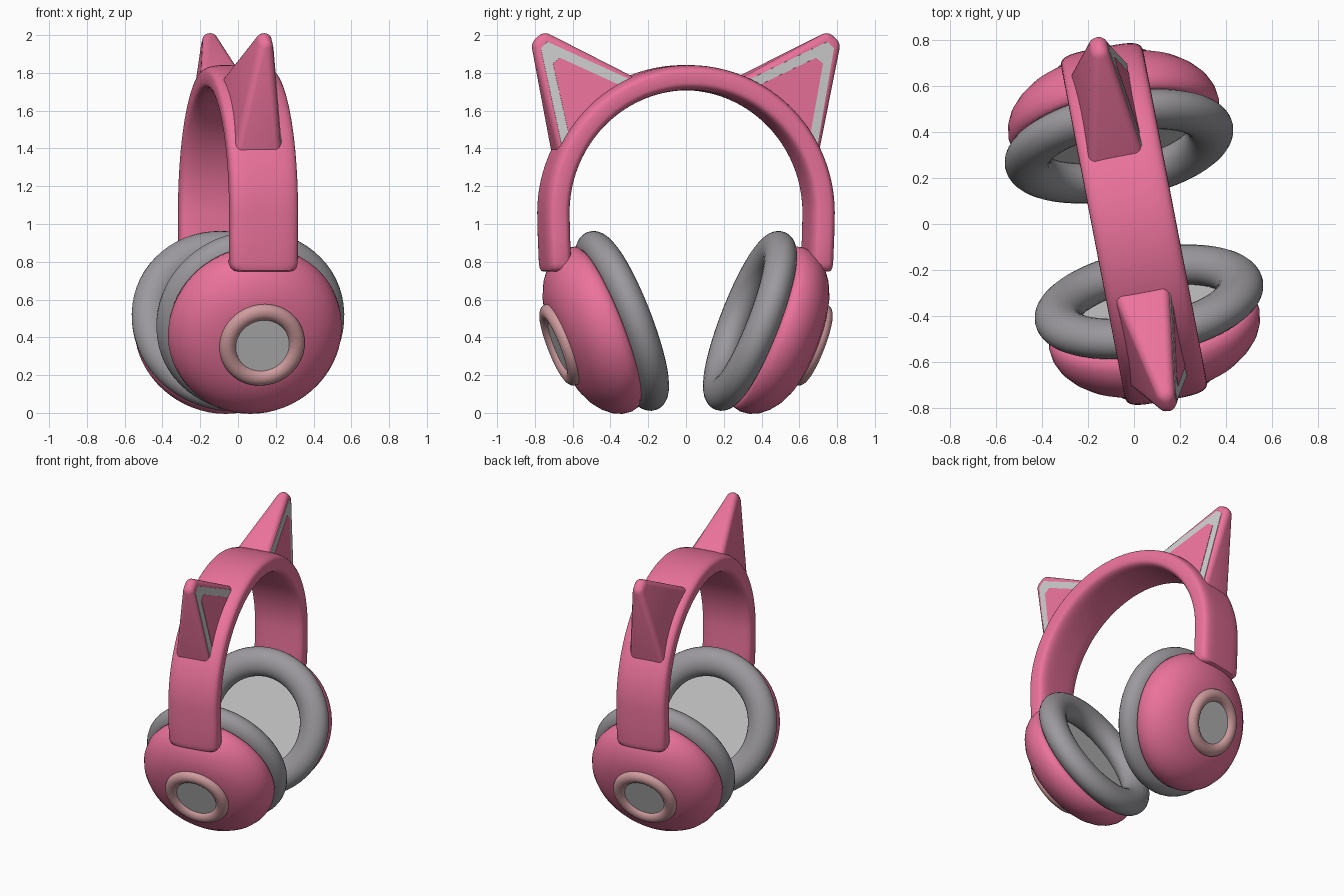
import bpy, bmesh
from math import sin, cos, pi, radians, copysign
from mathutils import Matrix

if "Cube" in bpy.data.objects:
    bpy.data.objects.remove(bpy.data.objects["Cube"])

YAW = Matrix.Rotation(radians(10.9), 4, 'Z')   # whole model is turned about z
TILT = radians(21)                              # ear cups lean outward at the top


def material(name, rgb):
    m = bpy.data.materials.new(name)
    m.diffuse_color = (*rgb, 1)
    m.use_nodes = True
    m.node_tree.nodes["Principled BSDF"].inputs["Base Color"].default_value = m.diffuse_color
    return m


PINK = material("pink", (0.83, 0.17, 0.33))
BLUSH = material("blush", (0.62, 0.33, 0.34))
CUSHION = material("cushion_grey", (0.33, 0.32, 0.34))


def finish(name, bm, matrix, mat=None, angle=40):
    bmesh.ops.recalc_face_normals(bm, faces=bm.faces[:])
    me = bpy.data.meshes.new(name)
    bm.to_mesh(me)
    bm.free()
    me.shade_smooth()
    me.set_sharp_from_angle(angle=radians(angle))
    if mat:
        me.materials.append(mat)
    ob = bpy.data.objects.new(name, me)
    bpy.context.collection.objects.link(ob)
    ob.matrix_world = matrix
    return ob


def skin(rings, close=False):
    """Bridge equal-length loops of points; cap the ends or join them up."""
    bm = bmesh.new()
    loops = [[bm.verts.new(p) for p in ring] for ring in rings]
    n = len(loops[0])
    pairs = list(zip(loops, loops[1:]))
    if close:
        pairs.append((loops[-1], loops[0]))
    else:
        bm.faces.new(loops[0])
        bm.faces.new(loops[-1])
    for a, b in pairs:
        for i in range(n):
            j = (i + 1) % n
            bm.faces.new((a[i], a[j], b[j], b[i]))
    return bm


def lathe(profile, n=64, close=False):
    return skin([[(r * cos(2 * pi * i / n), r * sin(2 * pi * i / n), d) for i in range(n)]
                 for r, d in profile], close)


def ring_profile(R, r, h, d, n=24):
    return [(R + r * cos(2 * pi * i / n), d + h * sin(2 * pi * i / n)) for i in range(n)]


# headband: rounded strap section swept along an arch with straight legs
R, CZ, HALF_W, HALF_T = 0.715, 1.06, 0.182, 0.067
section = []
for i in range(40):
    c, s = cos(2 * pi * i / 40), sin(2 * pi * i / 40)
    section.append((HALF_W * copysign(abs(c) ** 0.5, c), HALF_T * copysign(abs(s) ** 0.5, s)))
leg = [(0.705, 0.748, 0.75), (0.705, 0.753, 0.88), (0.705, 0.768, 0.96), (0.706, 0.79, 1), (0.712, 0.93, 1)]
path = [(v, z, 0, k) for v, z, k in leg]
path += [(R * cos(pi * i / 48), CZ + R * sin(pi * i / 48), pi * i / 48, 1) for i in range(49)]
path += [(-v, z, pi, k) for v, z, k in reversed(leg)]
band = [[(u * k, v + t * k * cos(a), z + t * k * sin(a)) for u, t in section] for v, z, a, k in path]
finish("headband", skin(band), YAW, PINK)

# ear cups: everything is turned around one tilted axis per side
shell = [(0.3, 0.08), (0.44, 0.08), (0.458, 0.095), (0.466, 0.13), (0.46, 0.175), (0.44, 0.22),
         (0.405, 0.262), (0.36, 0.298), (0.3, 0.328), (0.23, 0.348), (0.12, 0.355)]
for side, tag in ((-1, "front"), (1, "back")):
    cup = (YAW @ Matrix.Translation((0, side * 0.345, 0.487))
           @ Matrix.Rotation(-side * (pi / 2 + TILT), 4, 'X'))
    finish(tag + "_cup_shell", lathe(shell), cup, PINK)
    finish(tag + "_ear_cushion", lathe(ring_profile(0.405, 0.1, 0.085, 0), close=True), cup, CUSHION)
    finish(tag + "_speaker_cover", lathe([(0.37, 0.068), (0.37, 0.079)]), cup)
    finish(tag + "_cap_ring", lathe(ring_profile(0.185, 0.044, 0.04, 0.353), close=True), cup, BLUSH)
    finish(tag + "_cap_disc", lathe([(0.155, 0.33), (0.155, 0.366)], 8), cup)


# cat ears: tapered wedges whose decorated face looks toward +x
def height(v, z):
    return 0.655 * (v - 0.72) + 0.756 * (z - 1.39)


def face_u(v, z):
    return 0.10 - 0.14 * height(v, z)


def back_u(v, z):
    return -0.145 + 0.21 * height(v, z)


ear = [(0.70, 1.365), (0.25, 1.755), (0.765, 2.02), (0.835, 1.96)]
border = [(0.69, 1.42), (0.32, 1.765), (0.755, 1.965), (0.79, 1.93)]
inner = [(0.648, 1.46), (0.36, 1.728), (0.69, 1.88), (0.728, 1.85)]


def plate(outline, side, lift):
    return skin([[(face_u(v, z) + o, side * v, z) for v, z in outline] for o in (-0.012, lift)])


for side, tag in ((-1, "front"), (1, "back")):
    bm = skin([[(f(v, z), side * v, z) for v, z in ear] for f in (back_u, face_u)])
    bmesh.ops.recalc_face_normals(bm, faces=bm.faces[:])
    bmesh.ops.bevel(bm, geom=bm.edges[:], offset=0.034, offset_type='OFFSET', segments=5,
                    profile=0.5, affect='EDGES', clamp_overlap=True)
    finish(tag + "_cat_ear", bm, YAW, PINK)
    finish(tag + "_ear_border", plate(border, side, 0.003), YAW)
    finish(tag + "_ear_inner", plate(inner, side, 0.006), YAW, PINK)
